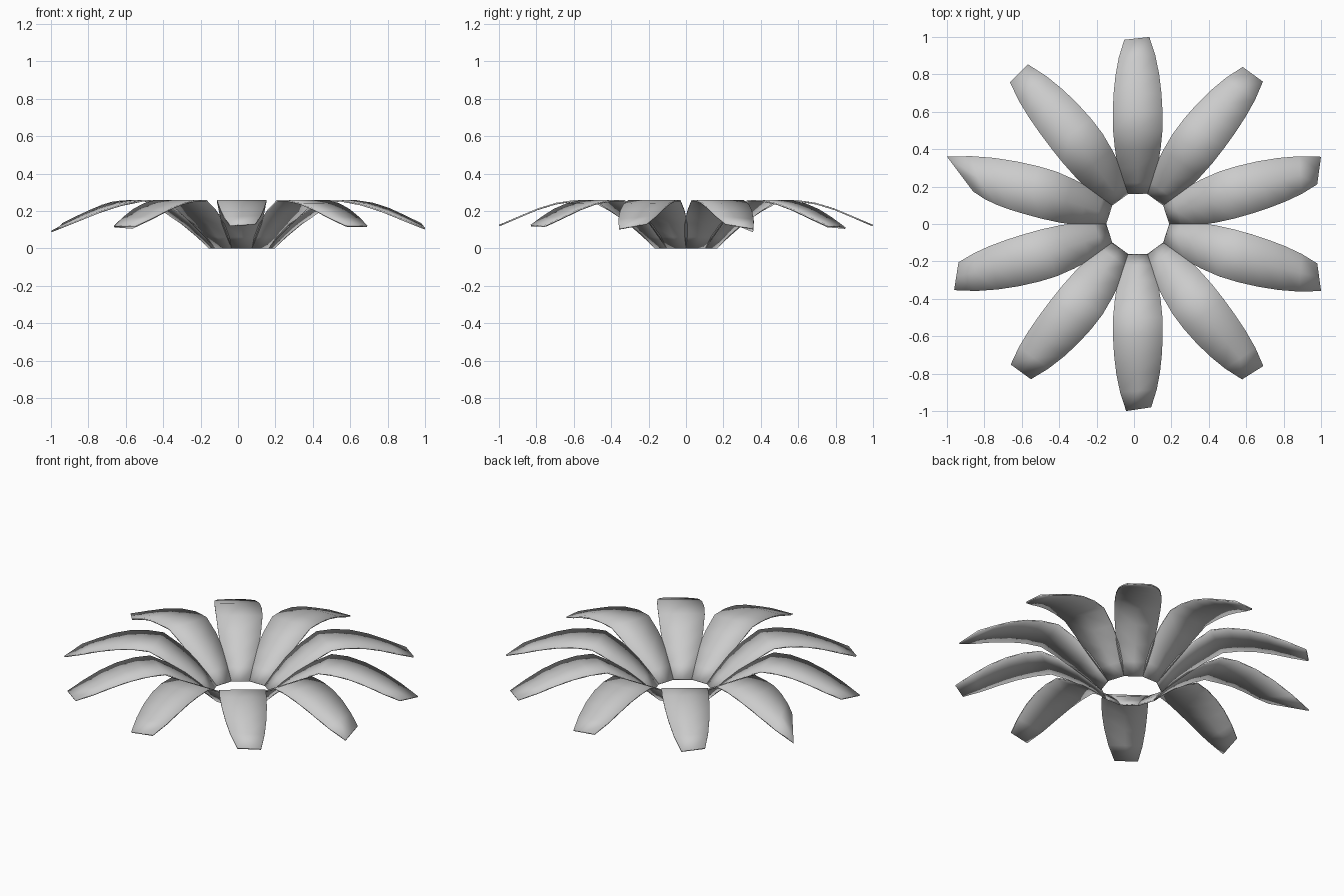
import bpy, bmesh, math
from mathutils import Matrix, Vector

cube = bpy.data.objects.get("Cube")
if cube:
    bpy.data.objects.remove(cube, do_unlink=True)

grey = bpy.data.materials.new("light_grey")
grey.use_nodes = True
COLOUR = (0.6, 0.6, 0.6, 1)
grey.diffuse_color = COLOUR
grey.node_tree.nodes["Principled BSDF"].inputs["Base Color"].default_value = COLOUR

# Petal stations: radius, half width, height
STATIONS = [(.16, .053, 0), (.22, .08, .062), (.3, .106, .132), (.4, .122, .2),
            (.5, .132, .254), (.6, .133, .254), (.7, .128, .238),
            (.8, .117, .207), (.9, .098, .165)]
TIP_HALF = .067

# Each petal tip: sideways lean, length of its left and right corners
TIPS = [(-.028, 1.043, .978), (-.027, 1.009, 1.009), (.005, .985, 1),
        (.04, 1.015, 1.035), (.04, .89, 1.081), (-.034, 1.043, .975),
        (-.041, 1.007, 1.007), (.005, .98, 1), (.03, 1.009, 1),
        (.029, .978, 1.043)]


def build_petal(index, lean, left_len, right_len):
    bm = bmesh.new()
    rows = []
    for r, half, z in STATIONS:
        bend = lean * max(0, (r - .5) / .5) ** 1.5
        row = []
        for side in (1, 0, -1):
            # the outer stations follow the slanted tip
            length = (left_len + right_len) / 2 + side * (left_len - right_len) / 2
            stretch = (length - 1) * max(0, (r - .6) / .4)
            row.append(bm.verts.new((r + stretch, side * half + bend, z - .4 * stretch)))
        rows.append(row)
    tip = []
    for side in (1, 0, -1):
        length = (left_len + right_len) / 2 + side * (left_len - right_len) / 2
        tip.append(bm.verts.new((length, side * TIP_HALF + lean, .122 - .4 * (length - 1))))
    rows.append(tip)
    for a, b in zip(rows, rows[1:]):
        for i in range(2):
            bm.faces.new((a[i], a[i + 1], b[i + 1], b[i]))
    # Turn the petal to its place around the open centre
    turn = Matrix.Rotation(math.radians(18 + 36 * index), 4, 'Z')
    bm.transform(Matrix.Translation(Vector((.02, 0, .004))) @ turn)
    bm.normal_update()
    mesh = bpy.data.meshes.new(f"petal_{index + 1}")
    bm.to_mesh(mesh)
    bm.free()
    mesh.materials.append(grey)
    petal = bpy.data.objects.new(mesh.name, mesh)
    bpy.context.collection.objects.link(petal)
    thick = petal.modifiers.new("thickness", 'SOLIDIFY')
    thick.thickness = .008
    thick.offset = -1
    return petal


bpy.ops.object.select_all(action='DESELECT')
for index, tip in enumerate(TIPS):
    petal = build_petal(index, *tip)
    petal.select_set(True)
    bpy.context.view_layer.objects.active = petal
bpy.ops.object.shade_smooth_by_angle(angle=math.radians(30))
